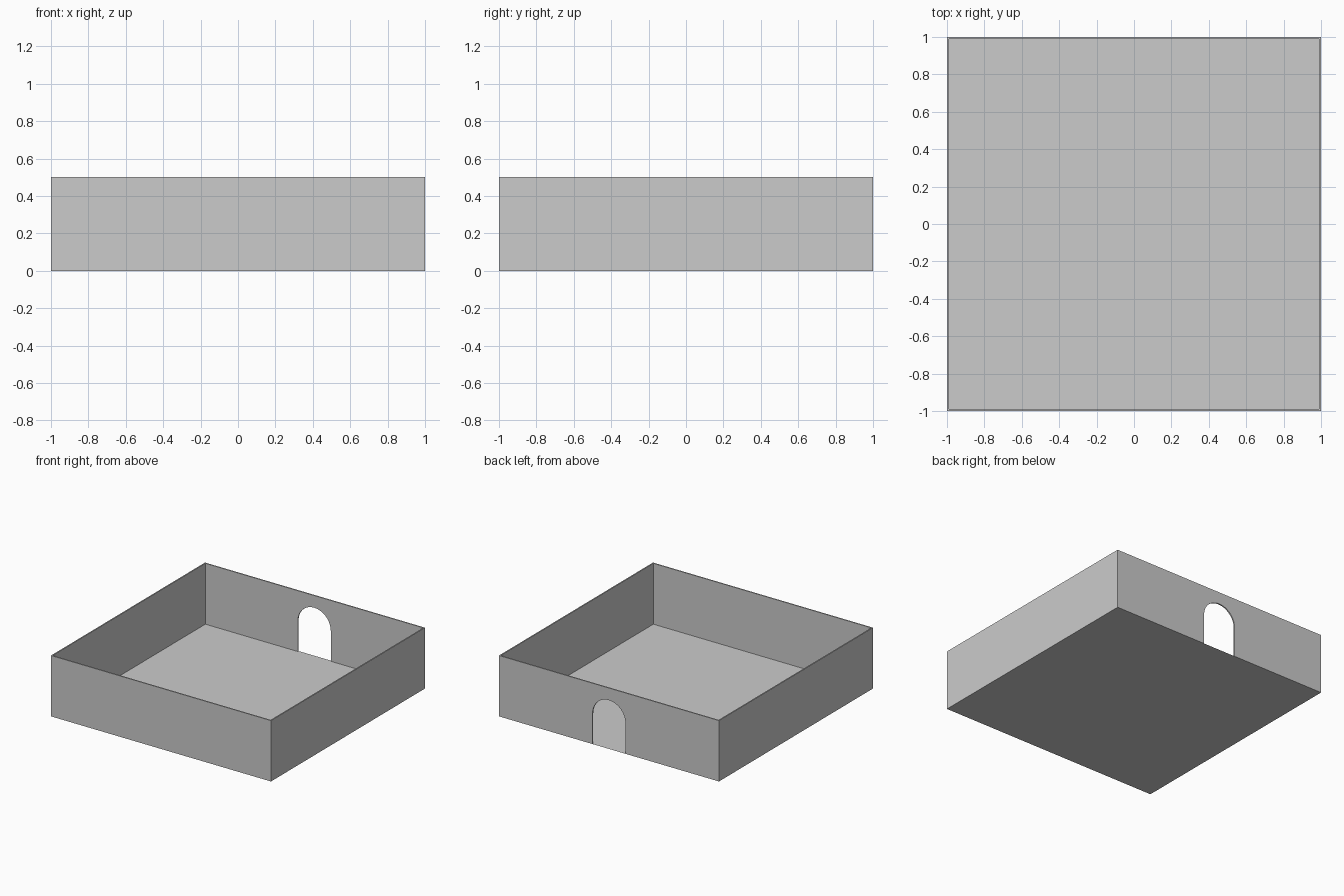
import bpy, bmesh
from math import pi, cos, sin

if "Cube" in bpy.data.objects:
    bpy.data.objects.remove(bpy.data.objects["Cube"])

WALL, HEIGHT = 0.01, 0.5
DOOR_R, SPRING = 0.15, 0.25


def add_object(name, bm):
    bmesh.ops.recalc_face_normals(bm, faces=bm.faces)
    mesh = bpy.data.meshes.new(name)
    bm.to_mesh(mesh)
    bm.free()
    obj = bpy.data.objects.new(name, mesh)
    bpy.context.collection.objects.link(obj)
    return obj


# Floor: thin sheet reaching the outer wall faces
bm = bmesh.new()
bmesh.ops.create_grid(bm, x_segments=1, y_segments=1, size=1)
add_object("floor", bm)

# Walls: square ring, thickened inward
bm = bmesh.new()
square = [bm.verts.new((x, y, 0)) for x, y in ((-1, -1), (1, -1), (1, 1), (-1, 1))]
edges = [bm.edges.new((square[i], square[(i + 1) % 4])) for i in range(4)]
ret = bmesh.ops.extrude_edge_only(bm, edges=edges)
top = [v for v in ret["geom"] if isinstance(v, bmesh.types.BMVert)]
bmesh.ops.translate(bm, verts=top, vec=(0, 0, HEIGHT))
bmesh.ops.recalc_face_normals(bm, faces=bm.faces)
if any(f.normal.dot(f.calc_center_median()) < 0 and abs(f.normal.z) < 0.1 and
       f.normal.xy.dot(f.calc_center_median().xy) < 0 for f in bm.faces):
    bmesh.ops.reverse_faces(bm, faces=bm.faces)
walls = add_object("walls", bm)
solid = walls.modifiers.new("thickness", "SOLIDIFY")
solid.thickness = WALL
solid.offset = -1
solid.use_even_offset = True

# Doorway cutter: arched profile pushed through the back wall
bm = bmesh.new()
profile = [(DOOR_R, -0.1)]
profile += [(DOOR_R * cos(pi * i / 24), SPRING + DOOR_R * sin(pi * i / 24)) for i in range(25)]
profile += [(-DOOR_R, -0.1)]
face = bm.faces.new([bm.verts.new((x, 0.9, z)) for x, z in profile])
ret = bmesh.ops.extrude_face_region(bm, geom=[face])
bmesh.ops.translate(bm, vec=(0, 0.2, 0),
                    verts=[v for v in ret["geom"] if isinstance(v, bmesh.types.BMVert)])
cutter = add_object("doorway_cutter", bm)
cutter.hide_render = True
cutter.hide_set(True)

door = walls.modifiers.new("doorway", "BOOLEAN")
door.operation = "DIFFERENCE"
door.solver = "EXACT"
door.object = cutter
